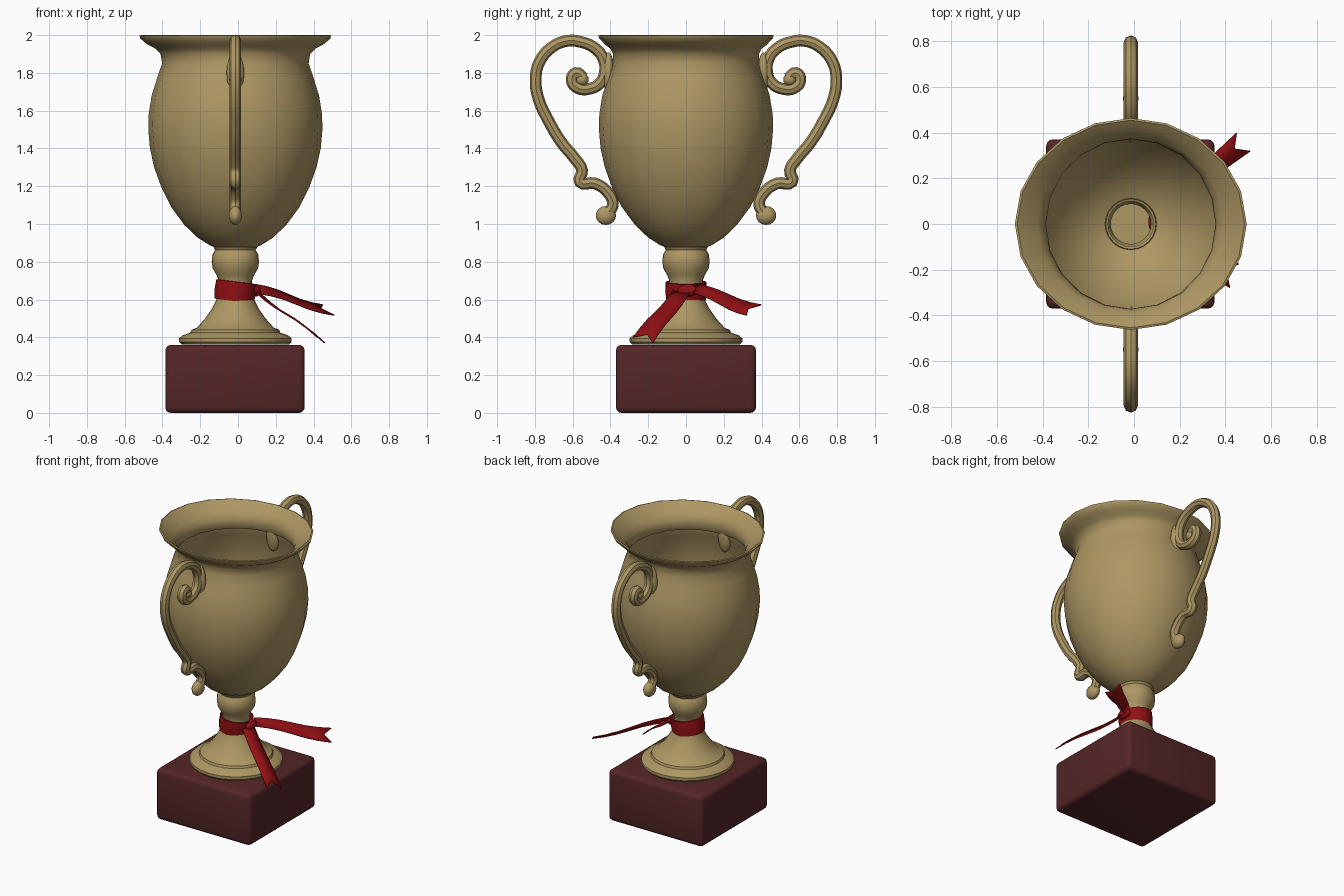
import bpy, bmesh, math
from mathutils import Vector

if "Cube" in bpy.data.objects:
    bpy.data.objects.remove(bpy.data.objects["Cube"])

CX = -0.014  # axis of the cup


def material(name, rgb):
    m = bpy.data.materials.new(name)
    m.use_nodes = True
    m.diffuse_color = (*rgb, 1)
    m.node_tree.nodes["Principled BSDF"].inputs["Base Color"].default_value = (*rgb, 1)
    return m


GOLD = material("antique gold", (0.42, 0.31, 0.125))
WOOD = material("dark red wood", (0.09, 0.019, 0.02))
RED = material("ribbon red", (0.29, 0.005, 0.007))


def finish(ob, mat, angle=40):
    ob.data.materials.append(mat)
    bpy.ops.object.select_all(action="DESELECT")
    ob.select_set(True)
    bpy.context.view_layer.objects.active = ob
    bpy.ops.object.shade_smooth_by_angle(angle=math.radians(angle))
    return ob


def from_bmesh(name, bm):
    me = bpy.data.meshes.new(name)
    bm.to_mesh(me)
    bm.free()
    ob = bpy.data.objects.new(name, me)
    bpy.context.collection.objects.link(ob)
    return ob


def lathe(name, profile, sides, mat, stretch=lambda z: 1, closed=False, angle=40):
    """Turn (radius, height) points round the cup axis."""
    bm = bmesh.new()
    rings = []
    for r, z in profile:
        turns = [2 * math.pi * i / sides for i in range(sides)]
        rings.append([bm.verts.new((r * stretch(z) * math.cos(a), r * math.sin(a), z)) for a in turns])
    pairs = list(zip(rings, rings[1:]))
    if closed:
        pairs.append((rings[-1], rings[0]))
    for low, high in pairs:
        for i in range(sides):
            j = (i + 1) % sides
            bm.faces.new((low[i], low[j], high[j], high[i]))
    bmesh.ops.remove_doubles(bm, verts=bm.verts, dist=1e-5)
    ob = from_bmesh(name, bm)
    ob.location.x = CX
    return finish(ob, mat, angle)


# Wooden plinth with rounded edges
bm = bmesh.new()
bmesh.ops.create_cube(bm, size=1)
bmesh.ops.scale(bm, vec=(0.738, 0.742, 0.36), verts=bm.verts)
bmesh.ops.translate(bm, vec=(CX - 0.002, 0, 0.18), verts=bm.verts)
bmesh.ops.bevel(bm, geom=bm.edges[:], offset=0.03, segments=3, profile=0.5, affect="EDGES")
finish(from_bmesh("plinth", bm), WOOD)

# Foot and stem, hollow with a closed floor
lathe("foot_and_stem", [
    (0, 0.368), (0.285, 0.362), (0.298, 0.375), (0.298, 0.395), (0.28, 0.41),
    (0.238, 0.425), (0.232, 0.44), (0.205, 0.45), (0.16, 0.5), (0.125, 0.55),
    (0.1, 0.6), (0.088, 0.66), (0.088, 0.7), (0.1, 0.73), (0.12, 0.765),
    (0.125, 0.8), (0.121, 0.84), (0.107, 0.862), (0.114, 0.875), (0.11, 0.89),
], 24, GOLD)


# Bowl with an oval flared rim
def oval(z):
    return 1 + 0.095 * min(max((z - 1.88) / 0.08, 0), 1)


lathe("bowl", [
    (0.1, 0.872), (0.14, 0.89), (0.2, 0.928), (0.27, 0.995), (0.34, 1.09), (0.39, 1.19),
    (0.43, 1.3), (0.452, 1.4), (0.461, 1.5), (0.459, 1.58), (0.443, 1.68),
    (0.412, 1.78), (0.388, 1.85), (0.387, 1.9), (0.402, 1.93), (0.43, 1.95),
    (0.442, 1.965), (0.46, 1.983), (0.464, 1.997), (0.455, 2.0), (0.435, 1.985),
    (0.415, 1.965), (0.385, 1.935), (0.373, 1.9), (0.372, 1.86), (0.385, 1.83),
], 20, GOLD, oval)

# Scrolled handle, swept along a curve and mirrored to the other side
path = [
    (.54, 1.77), (.583, 1.8), (.605, 1.76), (.573, 1.72), (.515, 1.715), (.456, 1.745),
    (.43, 1.8), (.44, 1.88), (.488, 1.935), (.562, 1.965), (.626, 1.97), (.71, 1.936),
    (.775, 1.86), (.796, 1.767), (.78, 1.66), (.727, 1.545), (.658, 1.43), (.589, 1.347),
    (.55, 1.284), (.562, 1.222), (.483, 1.215), (.414, 1.167), (.387, 1.103), (.42, 1.05),
]
curve = bpy.data.curves.new("handle_path", "CURVE")
curve.dimensions = "3D"
curve.bevel_depth = 0.031
curve.bevel_resolution = 2
curve.resolution_u = 4
curve.use_fill_caps = True
spline = curve.splines.new("BEZIER")
spline.bezier_points.add(len(path) - 1)
for point, (y, z) in zip(spline.bezier_points, path):
    point.co = (CX, y, z)
    point.handle_left_type = point.handle_right_type = "AUTO"
sweep = bpy.data.objects.new("handle_path", curve)
bpy.context.collection.objects.link(sweep)
bpy.context.view_layer.update()
mesh = bpy.data.meshes.new_from_object(sweep.evaluated_get(bpy.context.evaluated_depsgraph_get()))
bpy.data.objects.remove(sweep)
mesh.materials.clear()
handles = bpy.data.objects.new("handles", mesh)
bpy.context.collection.objects.link(handles)


def ball(name, centre, size, mat):
    bm = bmesh.new()
    bmesh.ops.create_uvsphere(bm, u_segments=14, v_segments=8, radius=1)
    bmesh.ops.scale(bm, vec=size, verts=bm.verts)
    bmesh.ops.translate(bm, vec=centre, verts=bm.verts)
    return finish(from_bmesh(name, bm), mat)


def mirror_y(ob):
    mod = ob.modifiers.new("other_side", "MIRROR")
    mod.use_axis = (False, True, False)


mirror_y(finish(handles, GOLD))
mirror_y(ball("handle_end_knobs", (CX, 0.424, 1.045), (0.036, 0.054, 0.05), GOLD))
mirror_y(ball("scroll_end_knobs", (CX, 0.55, 1.765), (0.034, 0.035, 0.035), GOLD))
mirror_y(ball("handle_mounts", (CX, 0.41, 1.8), (0.048, 0.03, 0.11), GOLD))

# Ribbon band round the stem, tipped slightly
band = lathe("ribbon_band", [
    (0.098, -0.05), (0.104, -0.053), (0.11, 0), (0.108, 0.048), (0.1, 0.05), (0.092, 0),
], 24, RED, closed=True)
band.location.z = 0.645
band.rotation_euler.y = math.radians(7)

# Knot of the ribbon
ball("ribbon_knot", (0.092, 0.01, 0.648), (0.03, 0.055, 0.033), RED)


def tail(name, start, end, notch, sag, steps=6):
    """Widening ribbon strip with a swallow-tail end; start and end are edge pairs."""
    bm = bmesh.new()
    a, b = [Vector(p) for p in start]
    c, d = [Vector(p) for p in end]
    rows = []
    for i in range(steps + 1):
        t = i / steps
        left, right = a.lerp(c, t), b.lerp(d, t)
        middle = ((a + b) / 2).lerp(Vector(notch), t)
        drop = Vector((0, 0, sag * math.sin(2 * math.pi * t)))
        rows.append([bm.verts.new(p + drop) for p in (left, middle, right)])
    for r, s in zip(rows, rows[1:]):
        for k in (0, 1):
            bm.faces.new((r[k], r[k + 1], s[k + 1], s[k]))
    ob = finish(from_bmesh(name, bm), RED)
    mod = ob.modifiers.new("thickness", "SOLIDIFY")
    mod.thickness = 0.006
    mod.offset = 0


# Two loose ribbon tails
tail("ribbon_tail_back", [(0.085, 0.055, 0.682), (0.115, 0.04, 0.63)],
     [(0.45, 0.4, 0.572), (0.51, 0.32, 0.517)], (0.44, 0.33, 0.552), 0.008)
tail("ribbon_tail_front", [(0.085, -0.07, 0.645), (0.115, 0.02, 0.635)],
     [(0.42, -0.28, 0.4), (0.46, -0.175, 0.37)], (0.405, -0.205, 0.415), -0.008)
